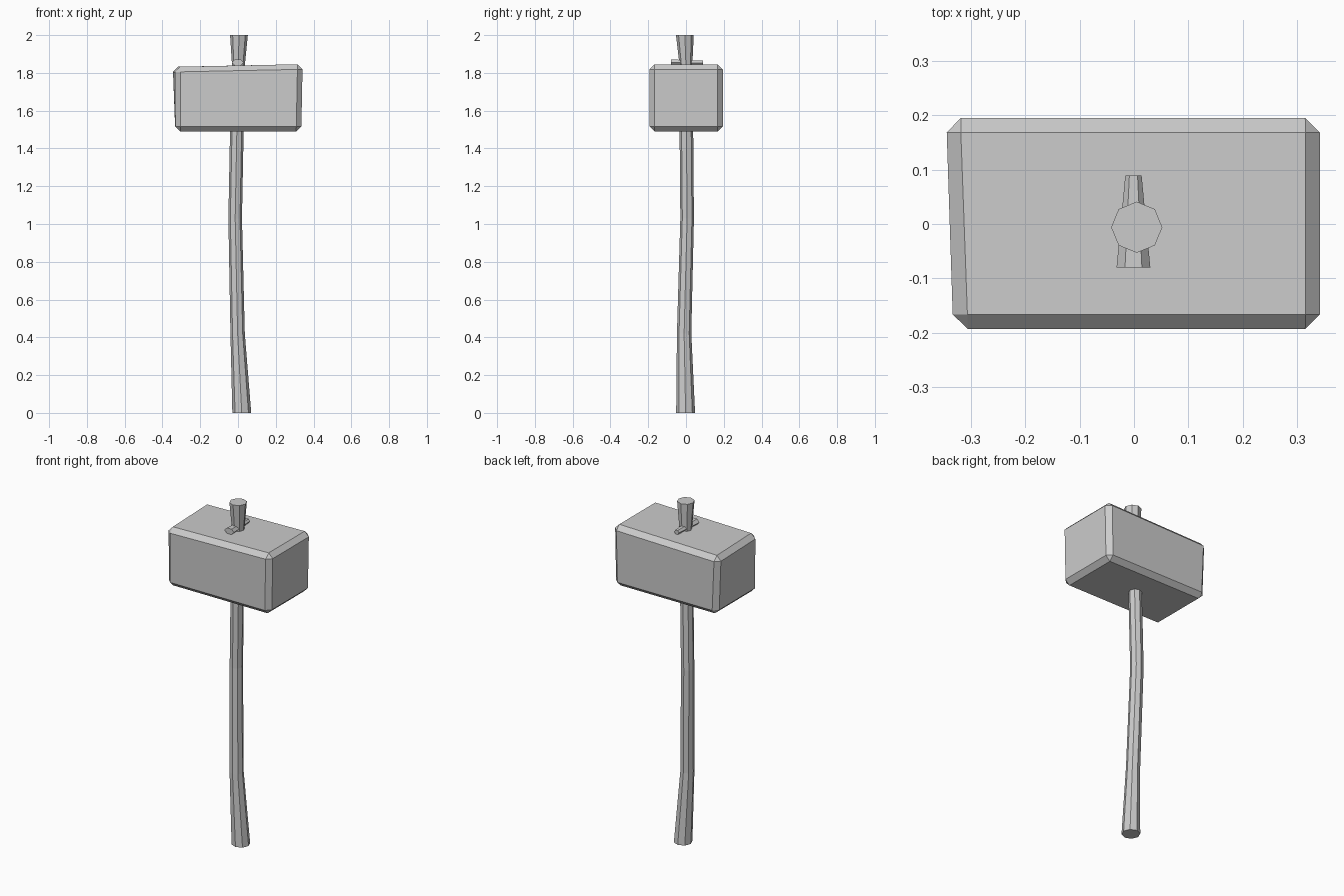
import bpy, bmesh
from math import cos, sin, pi
from mathutils import Vector

if "Cube" in bpy.data.objects:
    bpy.data.objects.remove(bpy.data.objects["Cube"])


def finish(bm, name):
    bmesh.ops.recalc_face_normals(bm, faces=bm.faces[:])
    mesh = bpy.data.meshes.new(name)
    bm.to_mesh(mesh)
    bm.free()
    obj = bpy.data.objects.new(name, mesh)
    bpy.context.collection.objects.link(obj)
    return obj


def loft(name, rings):
    """Capped tube through rings of points."""
    bm = bmesh.new()
    rings = [[bm.verts.new(p) for p in ring] for ring in rings]
    n = len(rings[0])
    for a, b in zip(rings, rings[1:]):
        for i in range(n):
            j = (i + 1) % n
            bm.faces.new((a[i], a[j], b[j], b[i]))
    bm.faces.new(rings[0][::-1])
    bm.faces.new(rings[-1])
    return finish(bm, name)


# Handle: octagonal, slightly bent shaft (x, y, z, radius)
shaft = [(0.020, -0.002, 0.0, 0.050), (-0.002, -0.010, 0.42, 0.038),
         (-0.015, 0.006, 1.03, 0.036), (-0.006, 0.002, 1.50, 0.036),
         (0.002, 0.000, 1.83, 0.033), (0.005, -0.006, 2.0, 0.047)]
loft("handle", [[(x + r * cos(i * pi / 4), y + r * sin(i * pi / 4), z)
                 for i in range(8)] for x, y, z, r in shaft])

# Head: chamfered block with one corner pulled out and a sloping top
bm = bmesh.new()
bmesh.ops.create_cube(bm, size=1)
for v in bm.verts:
    left, back, top = v.co.x < 0, v.co.y > 0, v.co.z > 0
    x = -0.332 if left else (0.342 if top else 0.335)
    if left and back and top:
        x = -0.346
    z = (1.832 if left else 1.846) if top else 1.49
    v.co = Vector((x, 0.195 if back else -0.193, z))
bmesh.ops.bevel(bm, geom=bm.edges[:], offset=0.027, segments=1,
                profile=0.5, affect='EDGES')
finish(bm, "head")

# Locking peg: flattened hexagonal taper through the handle (y, z, half width, half height)
peg = [(-0.080, 1.855, 0.031, 0.016), (0.089, 1.853, 0.015, 0.012)]
loft("locking_peg", [[(-0.001 + w * cos(i * pi / 3), y, z + h * sin(i * pi / 3) / sin(pi / 3))
                      for i in range(6)] for y, z, w, h in peg])
